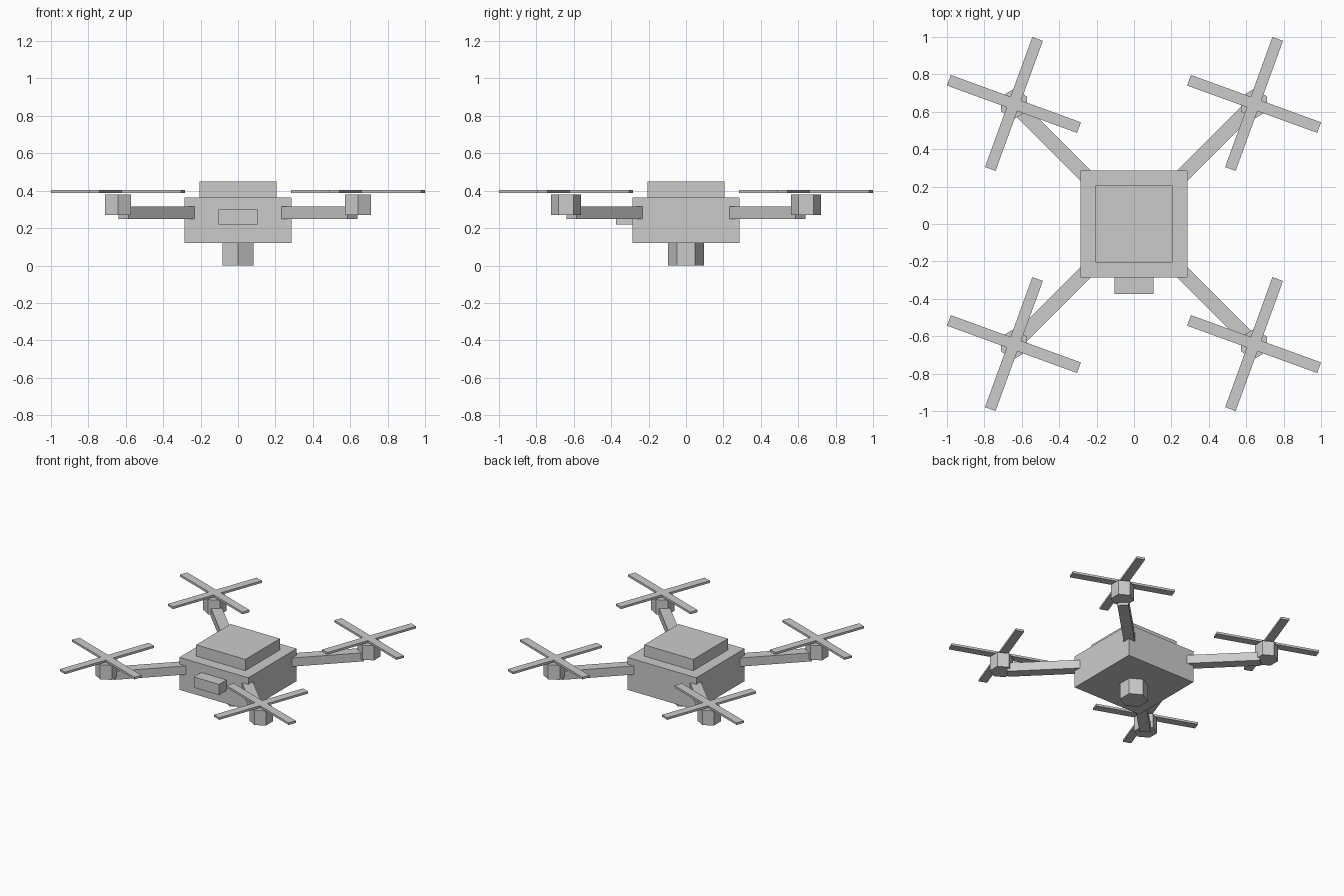
import bpy
import math

if "Cube" in bpy.data.objects:
    bpy.data.objects.remove(bpy.data.objects["Cube"])

grey = bpy.data.materials.new("plain grey")
grey.diffuse_color = (0.6, 0.6, 0.6, 1)
grey.use_nodes = True
grey.node_tree.nodes["Principled BSDF"].inputs["Base Color"].default_value = grey.diffuse_color


def finish(obj, name):
    obj.name = name
    obj.data.materials.append(grey)
    return obj


def box(name, center, size, turn=0.0):
    bpy.ops.mesh.primitive_cube_add(size=1, location=center, rotation=(0, 0, turn))
    obj = bpy.context.object
    obj.scale = size
    return finish(obj, name)


def hexagon(name, x, y, z0, z1, radius):
    # six-sided post with corners pointing along y
    bpy.ops.mesh.primitive_cylinder_add(vertices=6, radius=radius, depth=z1 - z0,
                                        location=(x, y, (z0 + z1) / 2))
    return finish(bpy.context.object, name)


# Central hull, raised lid and front sensor
box("body", (0, 0, 0.243), (0.574, 0.574, 0.244))
box("top_cover", (0, 0, 0.4075), (0.41, 0.41, 0.085))
box("front_sensor", (0, -0.322, 0.26), (0.21, 0.106, 0.08))

# Camera hanging under the hull
hexagon("belly_camera", 0, 0, 0, 0.121, 0.097)

# Four arms, each with a motor and a crossed rotor
ARM_START, ARM_END = 0.25, 0.867
for sx, sy, corner in ((1, 1, "back_right"), (-1, 1, "back_left"),
                       (-1, -1, "front_left"), (1, -1, "front_right")):
    mid = (ARM_START + ARM_END) / 2 * math.sqrt(0.5)
    box("arm_" + corner, (sx * mid, sy * mid, 0.2825),
        (ARM_END - ARM_START, 0.076, 0.065), math.atan2(sy, sx))
    x, y = sx * 0.642, sy * 0.642
    hexagon("motor_" + corner, x, y, 0.27, 0.38, 0.08)
    for i, degrees in enumerate((-20, 70)):
        box(f"rotor_blade_{corner}_{i + 1}", (x, y, 0.397),
            (0.74, 0.06, 0.016), math.radians(degrees))
